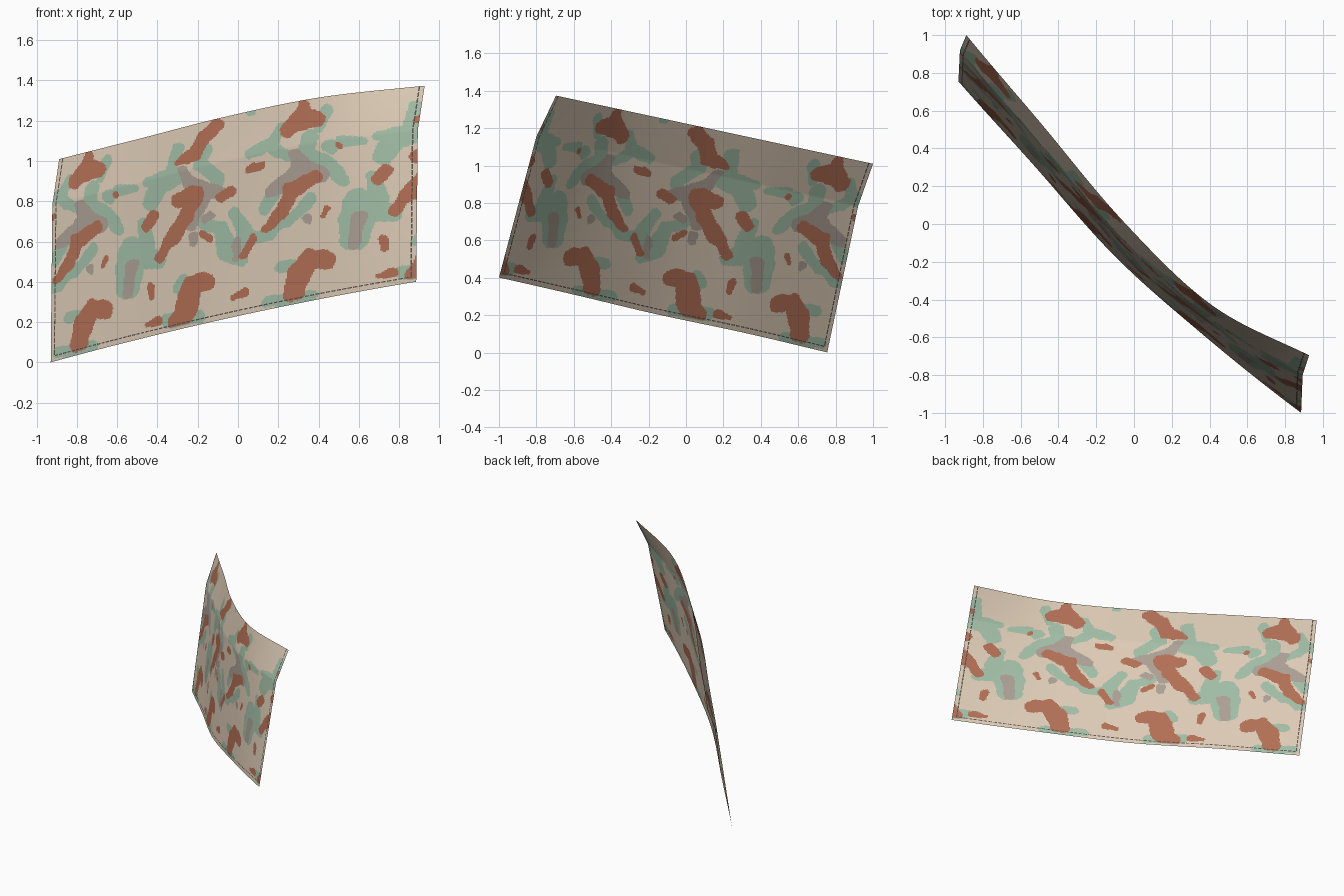
import bpy, math
from mathutils import Vector, noise

if "Cube" in bpy.data.objects:
    bpy.data.objects.remove(bpy.data.objects["Cube"])

COLS, ROWS = 300, 164          # cell grid of the cloth
PERIOD = 0.615                 # camouflage repeat along the cloth
KINK = 0.775                   # height of the fold line


def make_material(name, r, g, b):
    lin = lambda c: (c / 255 / 12.92) if c < 11 else ((c / 255 + 0.055) / 1.055) ** 2.4
    m = bpy.data.materials.new(name)
    m.diffuse_color = (lin(r), lin(g), lin(b), 1)
    m.use_nodes = True
    m.node_tree.nodes["Principled BSDF"].inputs["Base Color"].default_value = m.diffuse_color
    return m


TAN, RUST, GREY, GREEN, STITCH = range(5)
materials = [make_material("sand", 220, 202, 181), make_material("rust_brown", 178, 111, 85),
             make_material("warm_grey", 171, 159, 148), make_material("sage_green", 161, 189, 166),
             make_material("dark_thread", 88, 82, 80)]


# --- cloth surface ---
def front_x(u):
    return (0.55 - math.sqrt(max(0.0, 0.3025 - 0.22 * (u - 0.551)))) / 0.11


def bottom_z(x):
    return 0.228 + 0.22 * x - 0.03 * x * x


def spline(vals, t):
    n = len(vals) - 1
    i = min(int(t * n), n - 1)
    f = t * n - i
    b, c = vals[i], vals[i + 1]
    a = vals[i - 1] if i else 2 * b - c
    d = vals[i + 2] if i + 2 <= n else 2 * c - b
    return b + 0.5 * f * (c - a + f * (2 * a - 5 * b + 4 * c - d + f * (3 * (b - c) + d - a)))


# depth along the bottom edge, the fold line and the top edge
DEPTH = [(0.755, 0.313, -0.168, -0.585, -1.0),
         (0.92, 0.458, -0.04, -0.475, -0.80),
         (1.0, 0.53, 0.02, -0.425, -0.695)]
SHIFT = (-0.012, -0.004, 0.03)


def surface(u, v):
    x = front_x(u)
    k, f = (0, v / KINK) if v < KINK else (1, (v - KINK) / (1 - KINK))
    mix = lambda a, b: a + (b - a) * f
    y = mix(spline(DEPTH[k], u), spline(DEPTH[k + 1], u))
    z0 = bottom_z(x)
    z1 = 1.375 - (spline(DEPTH[2], u) + 0.7) * 0.215
    return (x + mix(SHIFT[k], SHIFT[k + 1]), y, z0 + (z1 - z0) * v)


# --- camouflage: brush strokes (x, y, radius) on one repeat of the print ---
segments = []


def stroke(colour, *pts):
    if len(pts) == 1:
        pts = pts * 2
    for (ax, ay, ar), (bx, by, br) in zip(pts, pts[1:]):
        r = max(ar, br)
        segments.append((min(ax, bx) - r, max(ax, bx) + r, min(ay, by) - r, max(ay, by) + r,
                         ax, ay, ar, bx - ax, by - ay, br - ar, colour))


# rust blotches
stroke(RUST, (299, 106, 5), (299, 121, 11), (287, 132, 9))
stroke(RUST, (298, 122, 10), (315, 120, 8))
stroke(RUST, (318, 177, 6), (294, 192, 9), (284, 212, 7), (268, 230, 4))
stroke(RUST, (213, 129, 7), (200, 139, 7), (194, 156, 8), (179, 163, 4))
stroke(RUST, (179, 202, 7), (196, 196, 9), (190, 214, 8), (175, 238, 7), (161, 261, 4))
stroke(RUST, (328, 260, 9), (312, 259, 10), (301, 276, 12), (298, 290, 11), (292, 296, 7))
stroke(RUST, (208, 282, 9), (196, 285, 9), (190, 302, 12), (187, 314, 11), (174, 322, 5))
stroke(RUST, (222, 199, 5), (233, 193, 5))
stroke(RUST, (251, 172, 4), (264, 167, 3))
stroke(RUST, (255, 239, 4), (245, 258, 4))
stroke(RUST, (155, 217, 6), (147, 229, 4))
stroke(RUST, (341, 147, 4))
stroke(RUST, (330, 210, 4), (325, 217, 3))
stroke(RUST, (205, 235, 4), (212, 241, 3))
stroke(RUST, (236, 299, 3), (249, 293, 4))
stroke(RUST, (150, 326, 3), (161, 321, 4))
stroke(RUST, (154, 288, 5), (154, 298, 3))
# grey shadows
stroke(GREY, (297, 157, 7), (306, 172, 11), (322, 175, 9))
stroke(GREY, (296, 178, 9), (272, 194, 6))
stroke(GREY, (184, 172, 5), (190, 186, 8), (212, 194, 8), (226, 195, 6))
stroke(GREY, (202, 204, 8), (192, 228, 5))
stroke(GREY, (134, 266, 6), (131, 296, 5))
stroke(GREY, (207, 221, 4), (213, 216, 4))
stroke(GREY, (195, 238, 5), (196, 243, 4))
stroke(GREY, (239, 242, 4), (238, 260, 4))
stroke(GREY, (309, 220, 5))
# green leaves
stroke(GREEN, (323, 112, 7), (318, 128, 6))
stroke(GREEN, (280, 130, 5), (272, 146, 7), (250, 157, 6))
stroke(GREEN, (272, 150, 6), (290, 158, 6))
stroke(GREEN, (309, 140, 9), (310, 158, 9), (330, 166, 8), (345, 180, 7))
stroke(GREEN, (312, 200, 6), (296, 218, 5), (270, 236, 6), (257, 239, 6))
stroke(GREEN, (276, 192, 7), (266, 212, 6))
stroke(GREEN, (205, 152, 6), (200, 166, 7), (220, 180, 8), (216, 192, 6))
stroke(GREEN, (182, 178, 7), (163, 185, 10), (152, 205, 8))
stroke(GREEN, (176, 150, 6), (173, 176, 7), (150, 183, 6))
stroke(GREEN, (132, 246, 9), (132, 270, 15), (130, 290, 11))
stroke(GREEN, (136, 258, 11), (158, 260, 10))
stroke(GREEN, (145, 225, 6), (148, 245, 9))
stroke(GREEN, (205, 225, 6), (222, 230, 8), (230, 254, 10), (242, 260, 8))
stroke(GREEN, (235, 215, 6), (246, 232, 9), (244, 250, 7))
stroke(GREEN, (170, 321, 7), (202, 317, 7))
stroke(GREEN, (270, 302, 6), (290, 301, 6), (316, 296, 5))
stroke(GREEN, (284, 268, 6), (296, 264, 5))
stroke(GREEN, (332, 148, 8))
stroke(GREEN, (246, 114, 5))
stroke(GREEN, (180, 288, 6), (186, 280, 5))
stroke(GREEN, (120, 191, 6), (136, 190, 5))


def camouflage(u, v):
    best = 9
    for k in (-1, 0, 1):
        x = front_x(u + k * PERIOD)
        px = 238.5 + 201.5 * x
        if not 108 < px < 356:
            continue
        py = 363 - 201.5 * (bottom_z(x) + v)
        # slightly uneven outline
        w = noise.noise_vector(Vector((px * 0.09, py * 0.09, 0)))
        px += 2.5 * w.x
        py += 2.5 * w.y
        for x0, x1, y0, y1, ax, ay, ar, dx, dy, dr, colour in segments:
            if colour < best and x0 < px < x1 and y0 < py < y1:
                t = ((px - ax) * dx + (py - ay) * dy) / (dx * dx + dy * dy + 1e-9)
                t = min(1.0, max(0.0, t))
                if math.hypot(px - ax - t * dx, py - ay - t * dy) < ar + t * dr:
                    best = colour
    return TAN if best == 9 else best


# dashed seam near the bottom and both sides
def is_stitch(i, j):
    if j == 4 and 3 <= i <= COLS - 4:
        return i % 4 < 3
    return i in (3, COLS - 4) and j > 4 and j % 5 < 4


# --- build the cloth sheet ---
verts = [surface(i / COLS, j / ROWS) for j in range(ROWS + 1) for i in range(COLS + 1)]
faces, colours = [], []
for j in range(ROWS):
    for i in range(COLS):
        a = j * (COLS + 1) + i
        faces.append((a, a + 1, a + COLS + 2, a + COLS + 1))
        colours.append(STITCH if is_stitch(i, j) else
                       camouflage((i + 0.5) / COLS, (j + 0.5) / ROWS))
mesh = bpy.data.meshes.new("camouflage_cloth")
mesh.from_pydata(verts, [], faces)
for m in materials:
    mesh.materials.append(m)
mesh.polygons.foreach_set("material_index", colours)
mesh.polygons.foreach_set("use_smooth", [True] * len(faces))
mesh.update()
cloth = bpy.data.objects.new("camouflage_cloth", mesh)
bpy.context.collection.objects.link(cloth)
